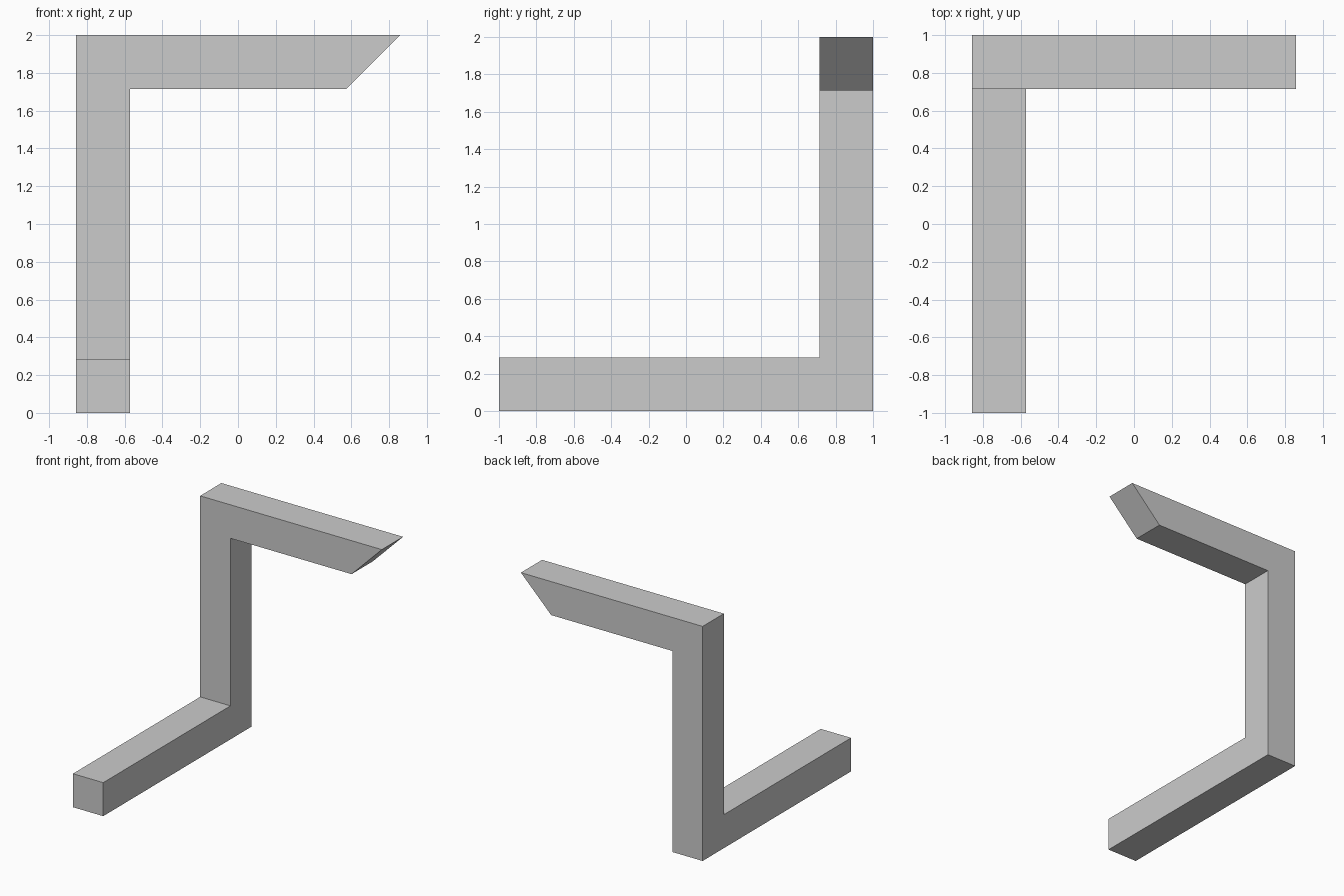
import bpy, bmesh, math
from mathutils import Vector

if "Cube" in bpy.data.objects:
    bpy.data.objects.remove(bpy.data.objects["Cube"])

U = 2 / 7  # beam thickness

bm = bmesh.new()


def extrude(direction, length):
    """Extrude the outermost face pointing in the given direction."""
    d = Vector(direction)
    bm.normal_update()
    faces = [f for f in bm.faces if f.normal.dot(d) > 0.99]
    face = max(faces, key=lambda f: (f.calc_center_median().dot(d),
                                     f.calc_center_median().z))
    bm.faces.ensure_lookup_table()
    new = bmesh.ops.extrude_discrete_faces(bm, faces=[face])["faces"][0]
    bmesh.ops.translate(bm, verts=new.verts, vec=d * length)
    return new


# Lower corner block
bmesh.ops.create_cube(bm, size=U)
bmesh.ops.translate(bm, verts=bm.verts, vec=(-2.5 * U, 1 - U / 2, U / 2))

# Foot beam, then upright with its top corner block
extrude((0, -1, 0), 6 * U)
extrude((0, 0, 1), 5 * U)
extrude((0, 0, 1), U)

# Top beam, its end cut back at 45 degrees on the underside
end = extrude((1, 0, 0), 5 * U)
for v in end.verts:
    if v.co.z < 2 - U / 2:
        v.co.x -= U

# Merge coplanar faces into clean flat sides
bmesh.ops.remove_doubles(bm, verts=bm.verts, dist=1e-5)
bmesh.ops.dissolve_limit(bm, angle_limit=math.radians(1),
                         verts=bm.verts, edges=bm.edges)
bmesh.ops.recalc_face_normals(bm, faces=bm.faces)

mesh = bpy.data.meshes.new("bent_square_beam")
bm.to_mesh(mesh)
bm.free()
beam = bpy.data.objects.new("bent_square_beam", mesh)
bpy.context.collection.objects.link(beam)
